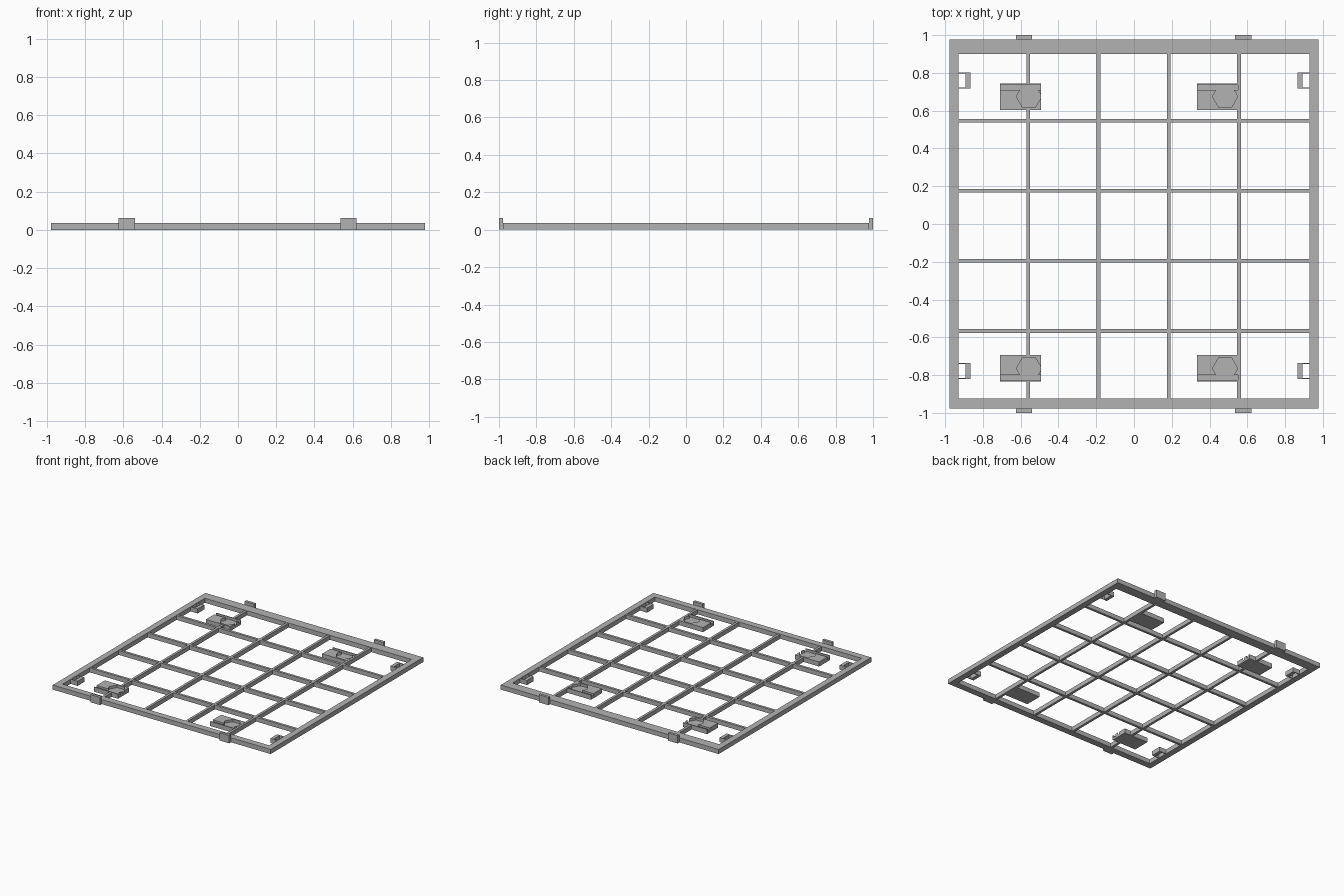
import bpy
import bmesh
from math import cos, sin, pi

cube = bpy.data.objects.get("Cube")
if cube:
    bpy.data.objects.remove(cube, do_unlink=True)

GREY = (0.45, 0.45, 0.45, 1)
grey = bpy.data.materials.new("plain grey")
grey.use_nodes = True
grey.diffuse_color = GREY
grey.node_tree.nodes["Principled BSDF"].inputs["Base Color"].default_value = GREY


def finish(name, bm):
    bmesh.ops.recalc_face_normals(bm, faces=bm.faces)
    mesh = bpy.data.meshes.new(name)
    bm.to_mesh(mesh)
    bm.free()
    mesh.materials.append(grey)
    obj = bpy.data.objects.new(name, mesh)
    bpy.context.collection.objects.link(obj)
    return obj


def prism(name, outline, z0, z1):
    """Extrude a flat outline from z0 up to z1."""
    bm = bmesh.new()
    face = bm.faces.new([bm.verts.new((x, y, z0)) for x, y in outline])
    top = bmesh.ops.extrude_face_region(bm, geom=[face])["geom"]
    verts = [v for v in top if isinstance(v, bmesh.types.BMVert)]
    bmesh.ops.translate(bm, verts=verts, vec=(0, 0, z1 - z0))
    return finish(name, bm)


def box(name, x0, x1, y0, y1, z0, z1):
    return prism(name, [(x0, y0), (x1, y0), (x1, y1), (x0, y1)], z0, z1)


def cut(obj, cutter):
    cutter.hide_render = True
    cutter.hide_set(True)
    mod = obj.modifiers.new("cut", "BOOLEAN")
    mod.operation = "DIFFERENCE"
    mod.solver = "EXACT"
    mod.object = cutter


def bake(obj):
    """Apply the cuts and drop their cutters."""
    graph = bpy.context.evaluated_depsgraph_get()
    mesh = bpy.data.meshes.new_from_object(obj.evaluated_get(graph))
    cutters = [m.object for m in obj.modifiers]
    obj.modifiers.clear()
    obj.data = mesh
    for c in cutters:
        bpy.data.objects.remove(c, do_unlink=True)


OUT, TOP = 0.978, 0.037
IN_X, IN_BACK, IN_FRONT = 0.928, 0.9, -0.925

# Outer frame with a wider back rail
frame = box("frame", -OUT, OUT, -OUT, OUT, 0, TOP)
cut(frame, box("frame_opening", -IN_X, IN_X, IN_FRONT, IN_BACK, -0.1, 0.1))
bake(frame)

# Lattice bars
bars = []
for i in range(4):
    x = -0.56 + i * 0.372
    y = -0.566 + i * 0.371
    bars.append(box(f"long_bar_{i + 1}", x - 0.01, x + 0.01, IN_FRONT, IN_BACK, 0, 0.035))
    box(f"cross_bar_{i + 1}", -IN_X, IN_X, y - 0.01, y + 0.01, 0, 0.035)

# Edge tabs on the front and back rails
for side, s in (("front", -1), ("back", 1)):
    for hand, x in (("right", -0.582), ("left", 0.578)):
        y0, y1 = sorted((s * OUT, s * 1.0))
        box(f"{side}_{hand}_tab", x - 0.043, x + 0.043, y0, y1, 0, 0.063)

# Nut pads: block with an open hexagonal pocket joined to a groove
MID = -0.045
for side, s in (("front", -1), ("back", 1)):
    def place(y):
        return y if s > 0 else 2 * MID - y

    for hand, x0, hex_x, bar in (("right", -0.71, -0.556, bars[0]),
                                 ("left", 0.333, 0.482, bars[3])):
        x1 = x0 + 0.217
        y0, y1 = sorted((place(0.603), place(0.743)))
        pad = box(f"{side}_{hand}_nut_pad", x0, x1, y0, y1, 0, TOP)
        hexagon = [(hex_x + 0.067 * cos(k * pi / 3),
                    place(0.675 + 0.067 * sin(k * pi / 3))) for k in range(6)]
        cut(pad, prism("pocket", hexagon, 0.017, 0.1))
        g0, g1 = sorted((place(0.709), place(0.735)))
        cut(pad, box("groove", x0 - 0.1, x1 + 0.1, g0, g1, 0.017, 0.1))
        bake(pad)
        # The bar stops at the pad
        cut(bar, box("pad_gap", x0, x1, y0, y1, -0.1, 0.1))
for bar in (bars[0], bars[3]):
    bake(bar)

# Side clip loops: inner post joined to the rail by two thin arms
for side, y in (("front", -0.778), ("back", 0.76)):
    for hand, s in (("right", -1), ("left", 1)):
        p0, p1 = sorted((s * 0.865, s * 0.893))
        box(f"{side}_{hand}_clip_post", p0, p1, y - 0.043, y + 0.043, 0, TOP)
        a0, a1 = sorted((s * 0.893, s * IN_X))
        for n, dy in enumerate((-0.04, 0.04)):
            box(f"{side}_{hand}_clip_arm_{n + 1}", a0, a1,
                y + dy - 0.003, y + dy + 0.003, 0, TOP)
